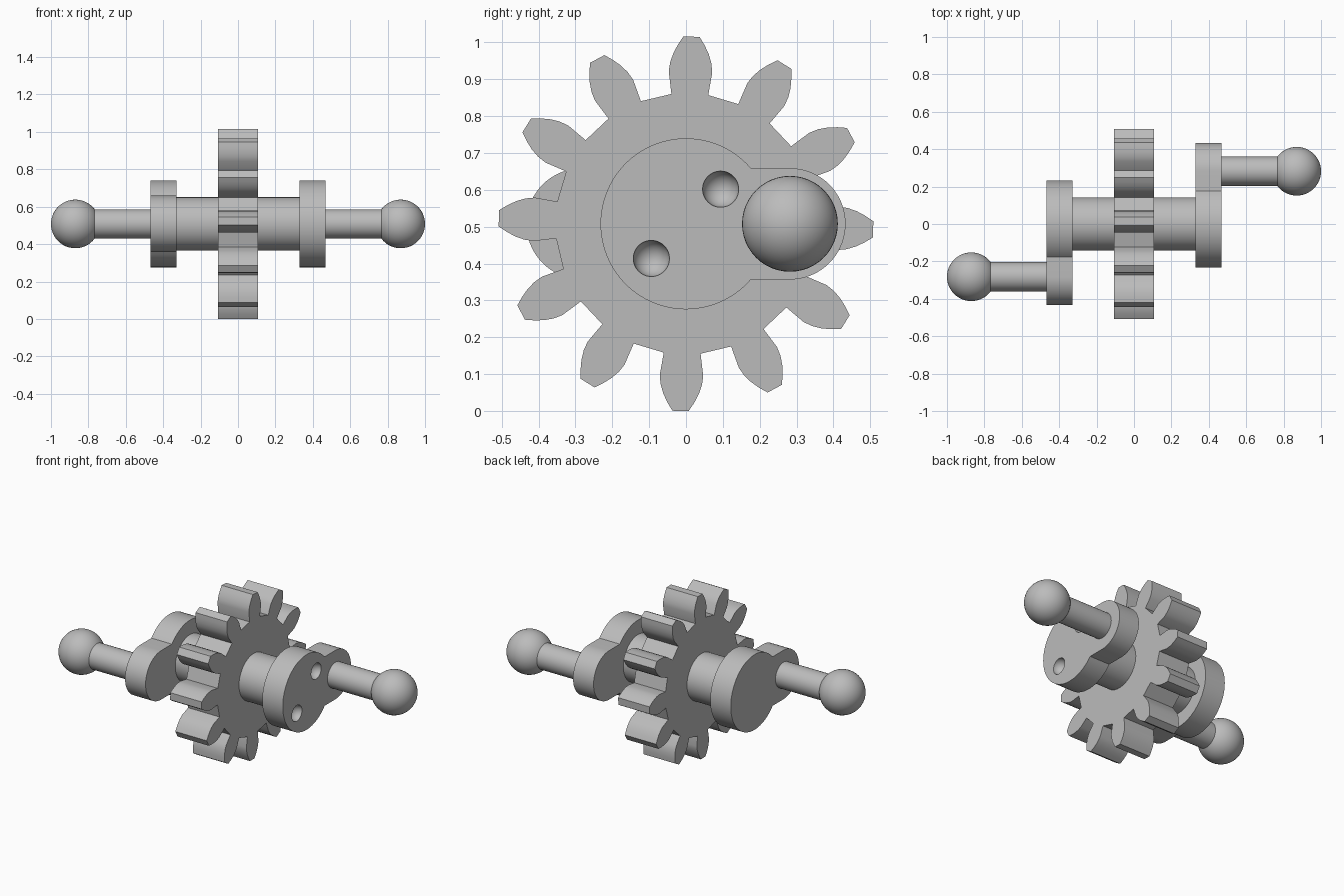
import bpy
import bmesh
from math import radians, pi, sin, cos, asin
from mathutils import Matrix, Vector

cube = bpy.data.objects.get("Cube")
if cube:
    bpy.data.objects.remove(cube, do_unlink=True)

AXIS_Z = 0.508      # height of the main axle
PIN_Y = 0.282       # crank throw
PIN_R = 0.078
BALL_X, BALL_R = 0.87, 0.13
CRANK_IN, CRANK_OUT = 0.328, 0.468

grey = bpy.data.materials.new("grey")
grey.use_nodes = True
grey.diffuse_color = (0.5, 0.5, 0.5, 1)
grey.node_tree.nodes["Principled BSDF"].inputs["Base Color"].default_value = (0.5, 0.5, 0.5, 1)


def finish(name, bm):
    mesh = bpy.data.meshes.new(name)
    bmesh.ops.recalc_face_normals(bm, faces=bm.faces)
    bm.to_mesh(mesh)
    bm.free()
    mesh.materials.append(grey)
    obj = bpy.data.objects.new(name, mesh)
    bpy.context.collection.objects.link(obj)
    return obj


def smooth(obj, angle=25):
    bpy.ops.object.select_all(action='DESELECT')
    obj.select_set(True)
    bpy.context.view_layer.objects.active = obj
    bpy.ops.object.shade_smooth_by_angle(angle=radians(angle))


def extrude(name, outline, x0, x1):
    """Extrude a (y, z) outline, measured from the axle, along x."""
    bm = bmesh.new()
    face = bm.faces.new([bm.verts.new((x0, y, AXIS_Z + z)) for y, z in outline])
    grown = bmesh.ops.extrude_face_region(bm, geom=[face])["geom"]
    verts = [v for v in grown if isinstance(v, bmesh.types.BMVert)]
    bmesh.ops.translate(bm, verts=verts, vec=(x1 - x0, 0, 0))
    return finish(name, bm)


def arc(cy, r, start, end, n):
    return [(cy + r * cos(start + (end - start) * i / n),
             r * sin(start + (end - start) * i / n)) for i in range(n + 1)]


def ball(name, x, y, z, r):
    bm = bmesh.new()
    place = Matrix.Translation((x, y, z)) @ Matrix.Rotation(pi / 2, 4, 'Y')
    bmesh.ops.create_uvsphere(bm, u_segments=48, v_segments=24, radius=r, matrix=place)
    return finish(name, bm)


# Gear: radial lower flanks, curved upper flanks, straight roots
flank = [(0.351, 0.050), (0.412, 0.059), (0.437, 0.056),
         (0.462, 0.048), (0.486, 0.036), (0.508, 0.022)]
tooth = [(r, -w) for r, w in flank] + [(r, w) for r, w in reversed(flank)]
gear_outline = []
for i in range(12):
    a = radians(30 * i - 1.7)
    gear_outline += [(r * cos(a) - w * sin(a), r * sin(a) + w * cos(a)) for r, w in tooth]
smooth(extrude("gear", gear_outline, -0.107, 0.107), 20)

# Axle
smooth(extrude("axle", arc(0, 0.143, 0, 2 * pi * 63 / 64, 63), -CRANK_IN, CRANK_IN))

# Cranks, pins and balls, turned half round from one end to the other
DISC_R, ARM_R = 0.232, 0.151
join = asin(ARM_R / DISC_R)
crank_outline = (arc(0, DISC_R, join, 2 * pi - join, 72)
                 + arc(PIN_Y, ARM_R, -pi / 2, pi / 2, 36))
cranks = {}
for side, s in (("left", 1), ("right", -1)):
    outline = [(s * y, z) for y, z in crank_outline]
    cranks[side] = extrude(side + "_crank", outline, s * CRANK_IN, s * CRANK_OUT)
    pin = arc(s * PIN_Y, PIN_R, 0, 2 * pi * 47 / 48, 47)
    smooth(extrude(side + "_pin", pin, s * CRANK_OUT, s * (BALL_X - 0.1)))
    smooth(ball(side + "_ball", s * BALL_X, s * PIN_Y, AXIS_Z, BALL_R))

# Round sockets in the outer face of the left crank
for s in (1, -1):
    cutter = ball("socket_cutter", CRANK_OUT, s * 0.094, AXIS_Z + s * 0.094, 0.049)
    cutter.hide_render = True
    crank = cranks["left"]
    mod = crank.modifiers.new("socket", 'BOOLEAN')
    mod.operation = 'DIFFERENCE'
    mod.solver = 'EXACT'
    mod.object = cutter
    bpy.context.view_layer.objects.active = crank
    bpy.ops.object.modifier_apply(modifier=mod.name)
    bpy.data.objects.remove(cutter, do_unlink=True)

for crank in cranks.values():
    smooth(crank)
